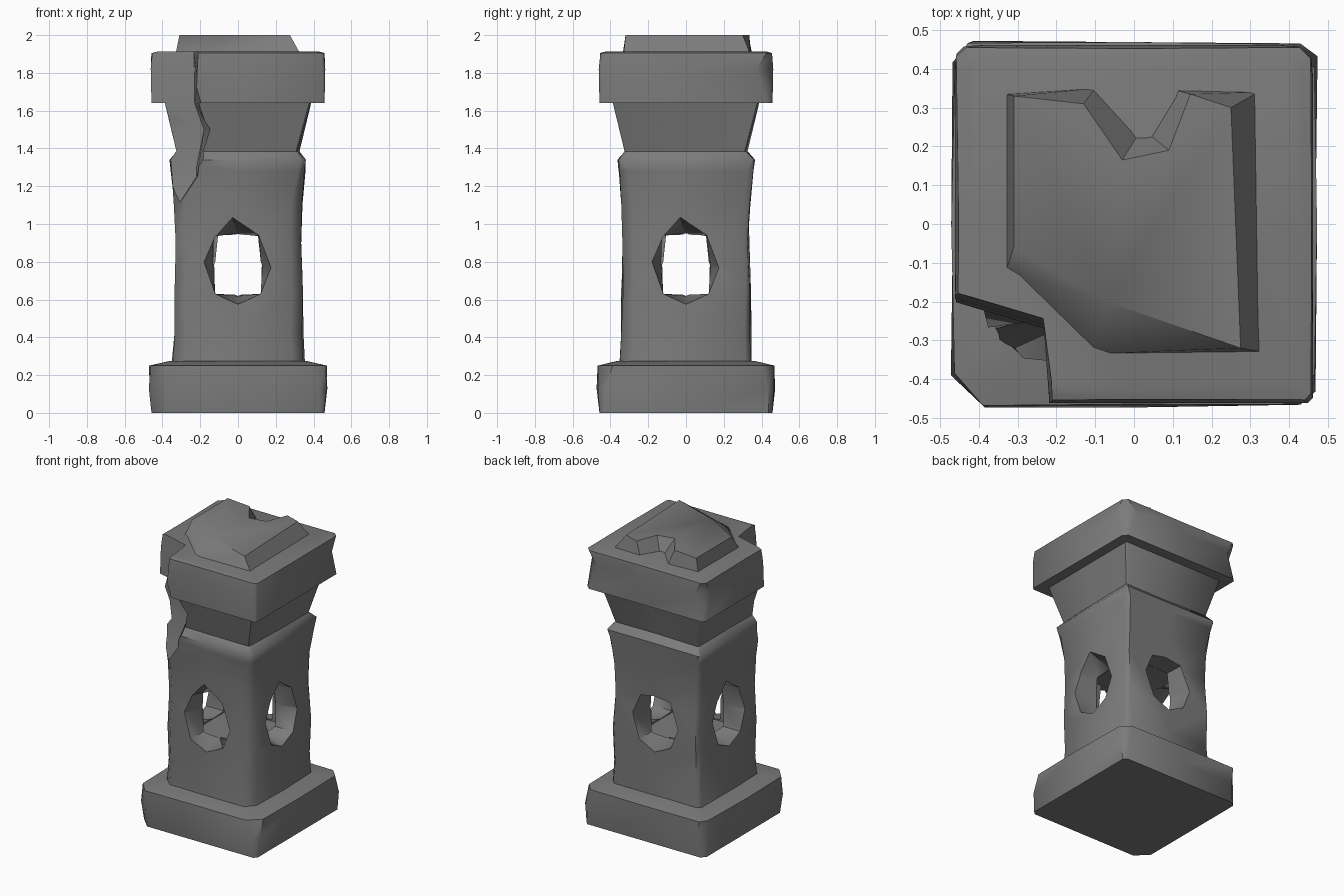
import bpy, bmesh, math, random
from mathutils import Matrix, Vector

random.seed(4)
if "Cube" in bpy.data.objects:
    bpy.data.objects.remove(bpy.data.objects["Cube"], do_unlink=True)

stone = bpy.data.materials.new("grey_stone")
stone.use_nodes = True
GREY = (0.2, 0.2, 0.2, 1)
stone.diffuse_color = GREY
stone.node_tree.nodes["Principled BSDF"].inputs["Base Color"].default_value = GREY


def loft(name, rings, matrix=Matrix()):
    """Closed solid through rings with equal point counts."""
    bm = bmesh.new()
    loops = [[bm.verts.new(matrix @ Vector(p)) for p in ring] for ring in rings]
    n = len(loops[0])
    for low, high in zip(loops, loops[1:]):
        for i in range(n):
            j = (i + 1) % n
            bm.faces.new((low[i], low[j], high[j], high[i]))
    bm.faces.new(loops[0][::-1])
    bm.faces.new(loops[-1])
    bmesh.ops.recalc_face_normals(bm, faces=bm.faces)
    mesh = bpy.data.meshes.new(name)
    bm.to_mesh(mesh)
    bm.free()
    mesh.materials.append(stone)
    obj = bpy.data.objects.new(name, mesh)
    bpy.context.collection.objects.link(obj)
    return obj


def square(z, half, chamfers, wobble=0.0):
    """Square ring with worn corners: front right, back right, back left, front left."""
    ring = []
    for k, c in enumerate(chamfers):
        turn = Matrix.Rotation(k * math.pi / 2, 3, 'Z')
        for p in ((0, -half), (half - c, -half), (half, -half + c)):
            v = turn @ Vector((p[0], p[1], z))
            v.x += random.uniform(-wobble, wobble)
            v.y += random.uniform(-wobble, wobble)
            ring.append(v)
    return ring


def carve(obj, cutters):
    """Cut the solids out, bake the result and drop the cutters."""
    for cutter in cutters:
        cutter.hide_render = True
        mod = obj.modifiers.new("cut", 'BOOLEAN')
        mod.object, mod.operation, mod.solver = cutter, 'DIFFERENCE', 'EXACT'
    graph = bpy.context.evaluated_depsgraph_get()
    graph.update()
    baked = bpy.data.meshes.new_from_object(obj.evaluated_get(graph))
    obj.modifiers.clear()
    obj.data = baked


# Base plinth
base = loft("base", [
    square(0, 0.458, (0.02, 0.02, 0.03, 0.08)),
    square(0.13, 0.468, (0.04, 0.04, 0.05, 0.08), 0.006),
    square(0.25, 0.466, (0.08, 0.06, 0.04, 0.08), 0.006),
    square(0.275, 0.36, (0.06, 0.04, 0.04, 0.05), 0.005),
])

# Shaft with a flared rim and a widening neck
profile = [(0.22, 0.35, 0.06), (0.42, 0.342, 0.06), (0.65, 0.338, 0.05),
           (0.9, 0.332, 0.05), (1.1, 0.336, 0.05), (1.28, 0.352, 0.04),
           (1.34, 0.36, 0.03), (1.385, 0.32, 0.015)]
shaft = loft("shaft", [square(z, h, (c, c * 0.5, c * 0.5, c), 0.007) for z, h, c in profile]
             + [square(1.66, 0.392, (0.01,) * 4)])

# Thick slab on the neck
slab = loft("slab", [
    square(1.64, 0.458, (0.01, 0.03, 0.02, 0.02)),
    square(1.82, 0.462, (0.015, 0.09, 0.08, 0.02)),
    square(1.905, 0.455, (0.015, 0.03, 0.02, 0.02), 0.004),
    square(1.913, 0.425, (0.02, 0.02, 0.02, 0.02), 0.004),
])

# Broken crown with a notch at the back
crown_low = [(-.33, -.12), (-.11, -.335), (.33, -.33), (.32, .34), (.11, .345),
             (.04, .23), (.01, .23), (-.1, .35), (-.33, .335)]
crown_top = [(-.31, -.06), (-.07, -.2), (.275, -.32), (.25, .3), (.145, .335),
             (.09, .19), (-.03, .165), (-.13, .31), (-.31, .33)]
crown = loft("crown", [[(x, y, 1.9) for x, y in crown_low],
                       [(x, y, 2.0) for x, y in crown_top]])

# Hollow chamber and four windows that flare outward
chamber = loft("chamber_cutter", [square(z, 0.2, (0.01,) * 4) for z in (0.615, 0.95)])
inner = [(-.125, .63), (0, .625), (.12, .63), (.122, .78),
         (.105, .94), (0, .945), (-.12, .94), (-.125, .79)]
outer = [(-.12, .63), (0, .575), (.12, .63), (.175, .77),
         (.11, .94), (-.03, 1.035), (-.12, .935), (-.18, .8)]
windows = []
for k, side in enumerate(("front", "right", "back", "left")):
    rim = list(outer)
    if side == "back":
        rim[5] = (-.02, .955)
    rings = [[(x, -0.18, z) for x, z in inner],
             [(x, -0.335, z) for x, z in rim],
             [(x, -0.45, z) for x, z in rim]]
    windows.append(loft(side + "_window_cutter", rings,
                        Matrix.Rotation(k * math.pi / 2, 4, 'Z')))

# Broken front corner, narrowing downward
breaks = [(1.08, -.33, -.33, -.33), (1.25, -.22, -.28, -.2), (1.3, -.22, -.27, -.18),
          (1.5, -.18, -.24, -.07), (1.64, -.23, -.27, -.17),
          (1.78, -.23, -.26, -.21), (2.1, -.24, -.22, -.19)]
corner = loft("corner_cutter", [
    [(-0.7, y - 0.02 + 0.16 * (z > 1.6), z), (x, y, z), (front, -0.6, z), (-0.7, -0.6, z)]
    for z, x, y, front in breaks])

carve(shaft, [chamber, corner] + windows)
carve(slab, [corner])
for cutter in [chamber, corner] + windows:
    bpy.data.objects.remove(cutter, do_unlink=True)

# Soft worn surfaces with crisp breaks
for obj in (base, shaft, slab, crown):
    bpy.ops.object.select_all(action='DESELECT')
    obj.select_set(True)
    bpy.context.view_layer.objects.active = obj
    bpy.ops.object.shade_smooth_by_angle(angle=math.radians(48))
